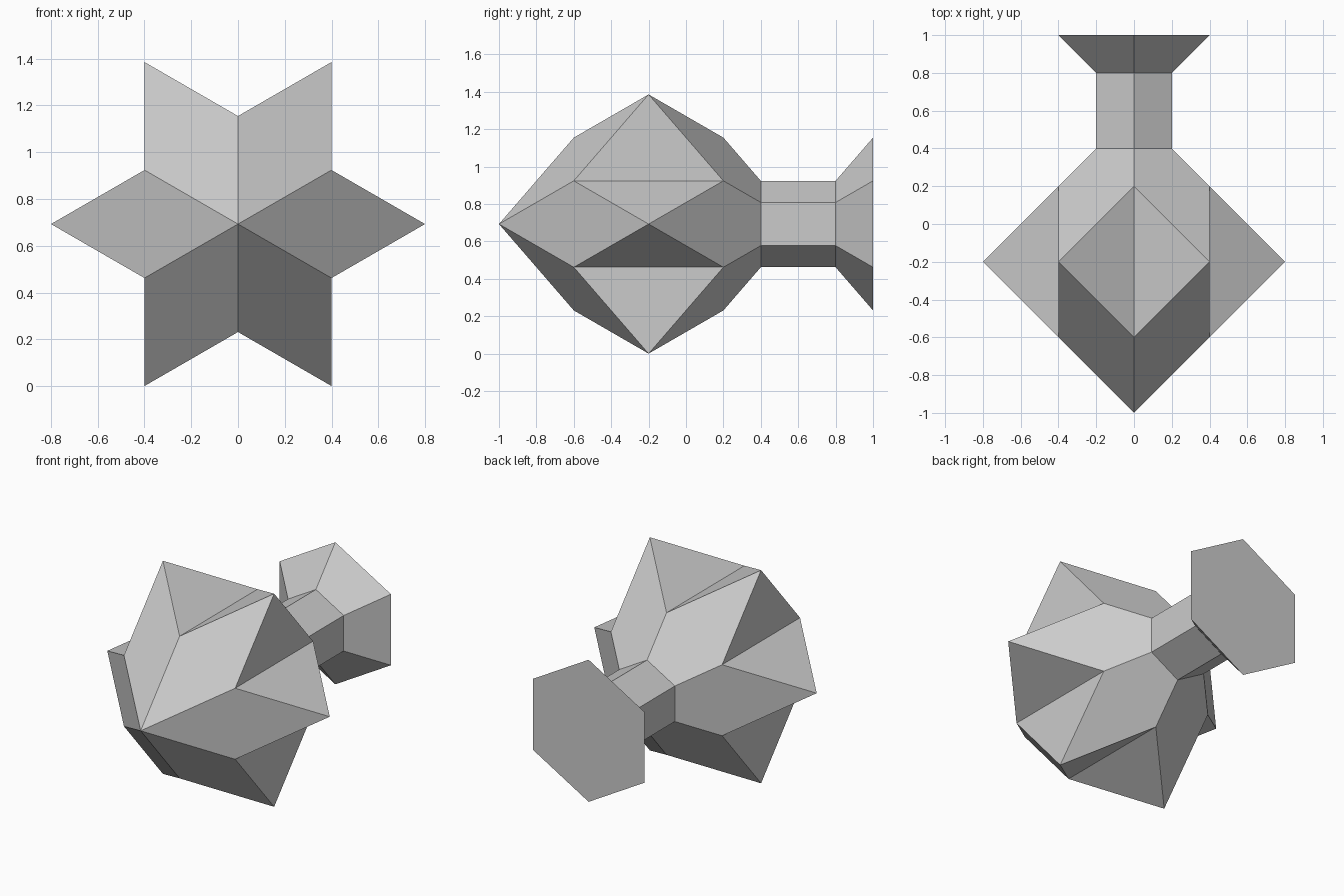
import bpy, bmesh
from math import cos, sin, pi, sqrt
from mathutils import Vector

cube = bpy.data.objects.get("Cube")
if cube:
    bpy.data.objects.remove(cube)

GREY = (0.6, 0.6, 0.6, 1)
grey = bpy.data.materials.new("plain grey")
grey.use_nodes = True
grey.diffuse_color = GREY
grey.node_tree.nodes["Principled BSDF"].inputs["Base Color"].default_value = GREY

TIP = 0.8               # radius of the six star points
AXIS = TIP * sqrt(3) / 2   # height of the central axis
VALLEY = TIP / sqrt(3)  # radius of the valleys between points
NECK = VALLEY / 2       # radius of the hexagonal neck
STEP = pi / 3


def ring(bm, radius, y, start):
    """Six vertices around the axis, counted from the start angle."""
    return [bm.verts.new(Vector((radius * cos(start + k * STEP), y,
                                 AXIS + radius * sin(start + k * STEP))))
            for k in range(6)]


def finish(bm, name):
    mesh = bpy.data.meshes.new(name)
    bm.to_mesh(mesh)
    bm.free()
    mesh.materials.append(grey)
    bpy.context.collection.objects.link(bpy.data.objects.new(name, mesh))


# Star head: six pointed ridges meeting at a front apex
bm = bmesh.new()
apex = bm.verts.new((0, -1, AXIS))
tips = ring(bm, TIP, -0.2, 0)
front = ring(bm, VALLEY, -0.6, STEP / 2)
back = ring(bm, VALLEY, 0.2, STEP / 2)
neck = ring(bm, NECK, 0.4, STEP / 2)
for k, tip in enumerate(tips):
    j = k - 1
    bm.faces.new((apex, front[j], tip, front[k]))
    bm.faces.new((tip, back[j], neck[j], neck[k], back[k]))
    bm.faces.new((tip, back[k], front[k]))
    bm.faces.new((tip, front[j], back[j]))
finish(bm, "star_head")

# Stem: hexagonal neck flaring out to a flat base
bm = bmesh.new()
rings = [ring(bm, r, y, STEP / 2)
         for r, y in ((NECK, 0.4), (NECK, 0.8), (VALLEY, 1.0))]
for near, far in zip(rings, rings[1:]):
    for k in range(6):
        bm.faces.new((near[k - 1], far[k - 1], far[k], near[k]))
bm.faces.new(rings[-1][::-1])
finish(bm, "flared_stem")
